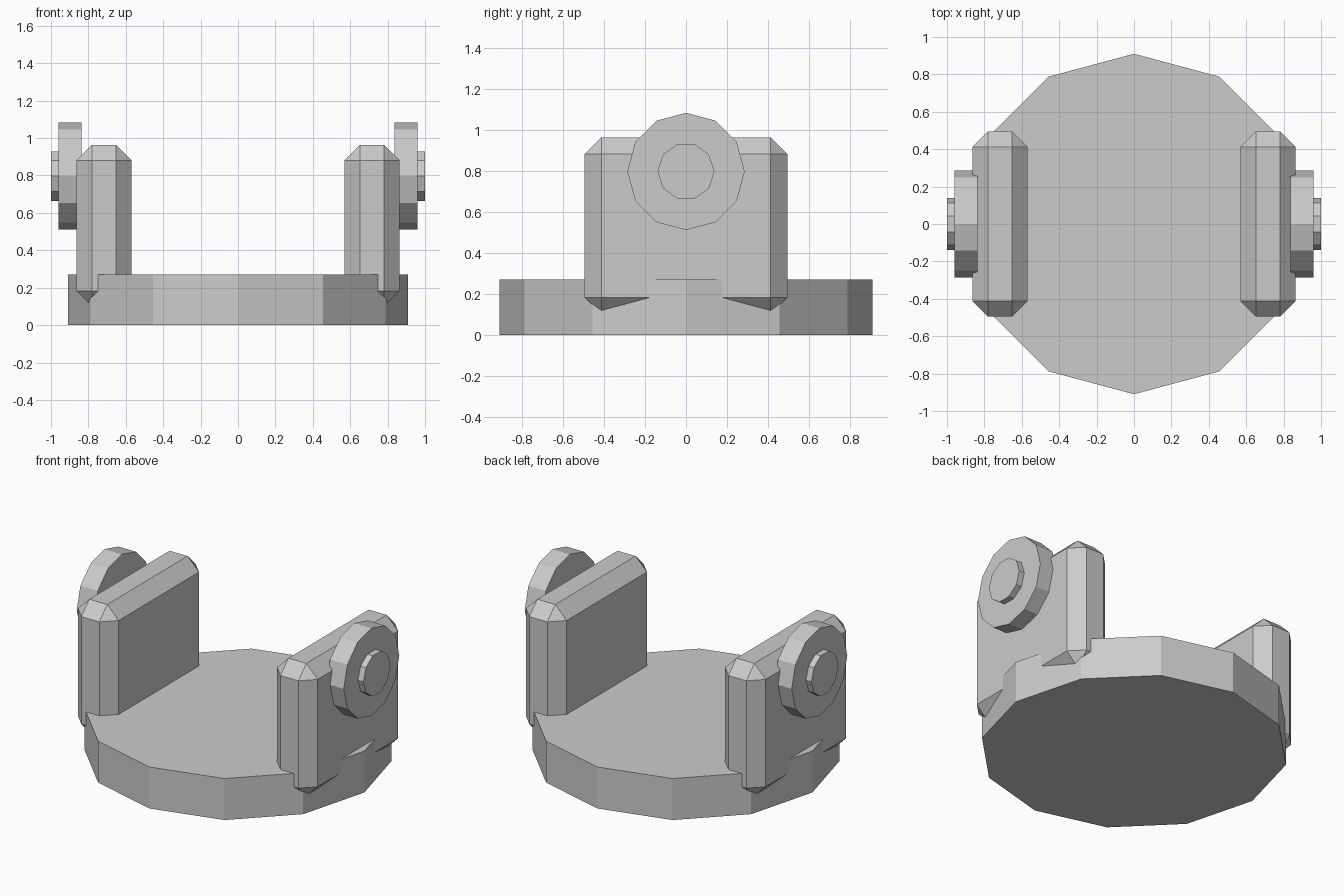
import bpy, bmesh, math
from mathutils import Matrix, Vector

if "Cube" in bpy.data.objects:
    bpy.data.objects.remove(bpy.data.objects["Cube"])

grey = bpy.data.materials.new("plain grey")
grey.diffuse_color = (0.6, 0.6, 0.6, 1)
grey.use_nodes = True
grey.node_tree.nodes["Principled BSDF"].inputs["Base Color"].default_value = grey.diffuse_color


def finish(bm, name):
    bmesh.ops.recalc_face_normals(bm, faces=bm.faces)
    mesh = bpy.data.meshes.new(name)
    bm.to_mesh(mesh)
    bm.free()
    mesh.materials.append(grey)
    obj = bpy.data.objects.new(name, mesh)
    bpy.context.collection.objects.link(obj)
    return obj


def prism(name, sides, radius, low, high, start=0.0, matrix=Matrix()):
    """Flat-sided cylinder along local z, first corner at angle start."""
    bm = bmesh.new()
    ring = [bm.verts.new((radius * math.cos(start + i * math.tau / sides),
                          radius * math.sin(start + i * math.tau / sides), low))
            for i in range(sides)]
    face = bm.faces.new(ring)
    top = bmesh.ops.extrude_face_region(bm, geom=[face])["geom"]
    bmesh.ops.translate(bm, vec=(0, 0, high - low),
                        verts=[g for g in top if isinstance(g, bmesh.types.BMVert)])
    bm.transform(matrix)
    return finish(bm, name)


def chamfered_box(name, low, high, chamfer):
    low, high = Vector(low), Vector(high)
    bm = bmesh.new()
    bmesh.ops.create_cube(bm, size=1)
    bm.transform(Matrix.Translation((low + high) / 2) @ Matrix.Diagonal((*(high - low), 1)))
    bmesh.ops.bevel(bm, geom=bm.edges[:], offset=chamfer, segments=1,
                    affect='EDGES', profile=0.5)
    return finish(bm, name)


# Twelve-sided base plate
prism("base_plate", 12, 0.91, 0, 0.27)

for side, label in ((-1, "left"), (1, "right")):
    # Upright bracket plate, chamfered all round
    xs = sorted((side * 0.57, side * 0.863))
    chamfered_box(label + "_upright", (xs[0], -0.495, 0.1), (xs[1], 0.495, 0.963), 0.082)

    # Pivot disc and its hub on the outer face, axis along x
    axis = Matrix.Translation((0, 0, 0.797)) @ Matrix.Rotation(side * math.pi / 2, 4, 'Y')
    prism(label + "_pivot_disc", 12, 0.286, 0.836, 0.961, 0, axis)
    prism(label + "_pivot_hub", 10, 0.139, 0.95, 1.0, math.pi / 2, axis)
